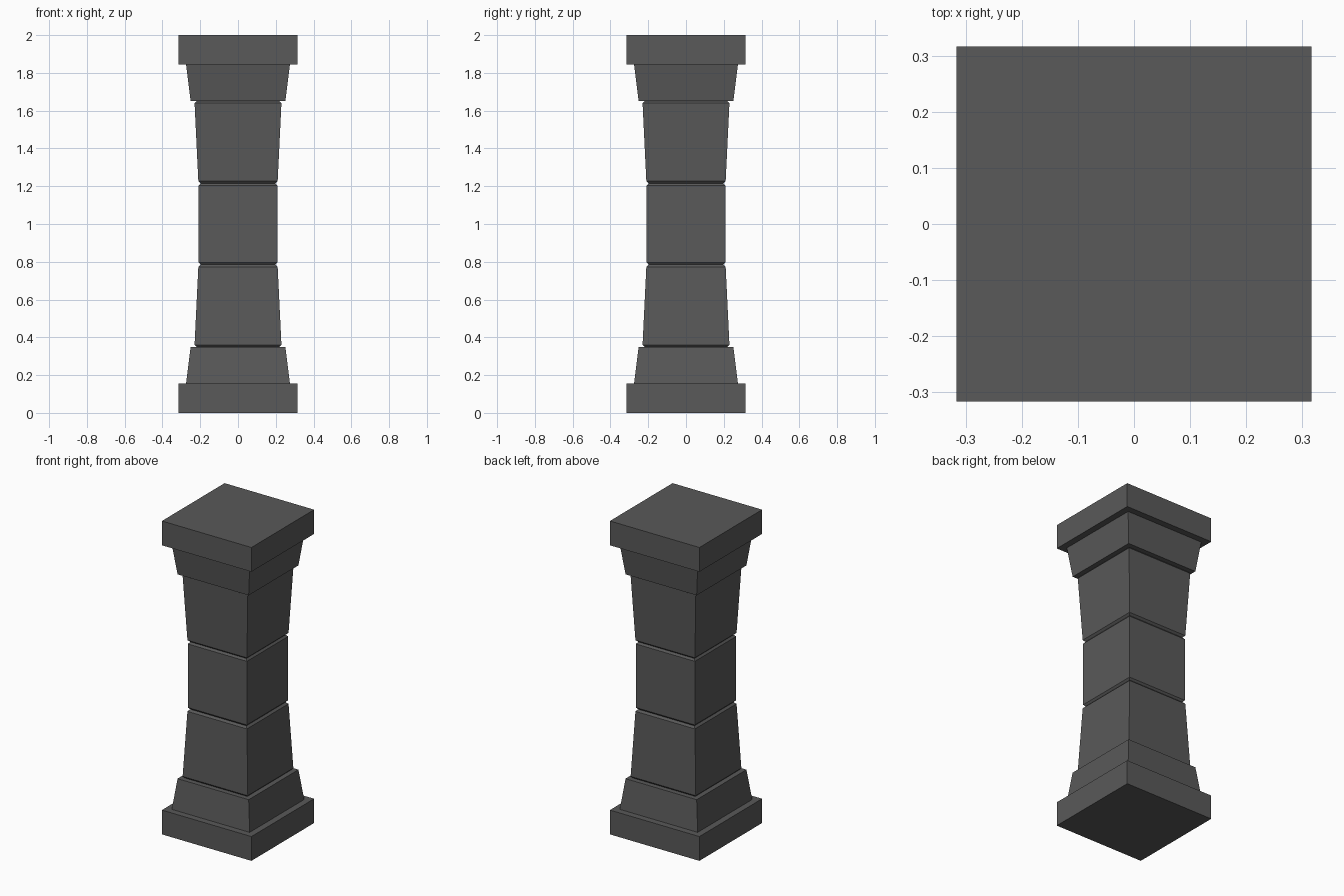
import bpy, bmesh

if "Cube" in bpy.data.objects:
    bpy.data.objects.remove(bpy.data.objects["Cube"])

stone = bpy.data.materials.new("dark grey stone")
stone.diffuse_color = (0.10, 0.10, 0.10, 1)
stone.use_nodes = True
stone.node_tree.nodes["Principled BSDF"].inputs["Base Color"].default_value = stone.diffuse_color


def square_block(name, profile):
    """Closed block from square rings, each given as (half width, height)."""
    bm = bmesh.new()
    rings = [[bm.verts.new((sx * w, sy * w, z))
              for sx, sy in ((-1, -1), (1, -1), (1, 1), (-1, 1))]
             for w, z in profile]
    for low, high in zip(rings, rings[1:]):
        for i in range(4):
            j = (i + 1) % 4
            bm.faces.new((low[i], low[j], high[j], high[i]))
    bm.faces.new(rings[0][::-1])
    bm.faces.new(rings[-1])
    bmesh.ops.recalc_face_normals(bm, faces=bm.faces)
    mesh = bpy.data.meshes.new(name)
    bm.to_mesh(mesh)
    bm.free()
    mesh.materials.append(stone)
    obj = bpy.data.objects.new(name, mesh)
    bpy.context.collection.objects.link(obj)


# Lower half parts; the upper half mirrors them about z = 1
half_parts = {
    "plinth": [(0.316, 0.0), (0.316, 0.155)],
    "collar": [(0.275, 0.155), (0.251, 0.348)],
    "flared_shaft": [(0.219, 0.348), (0.230, 0.360), (0.210, 0.773), (0.198, 0.785)],
}
for part, profile in half_parts.items():
    square_block("lower_" + part, profile)
    square_block("upper_" + part, [(w, 2 - z) for w, z in reversed(profile)])

# Middle block with chamfered ends forming the grooves
square_block("middle_shaft", [(0.198, 0.785), (0.208, 0.797), (0.208, 1.203), (0.198, 1.215)])
